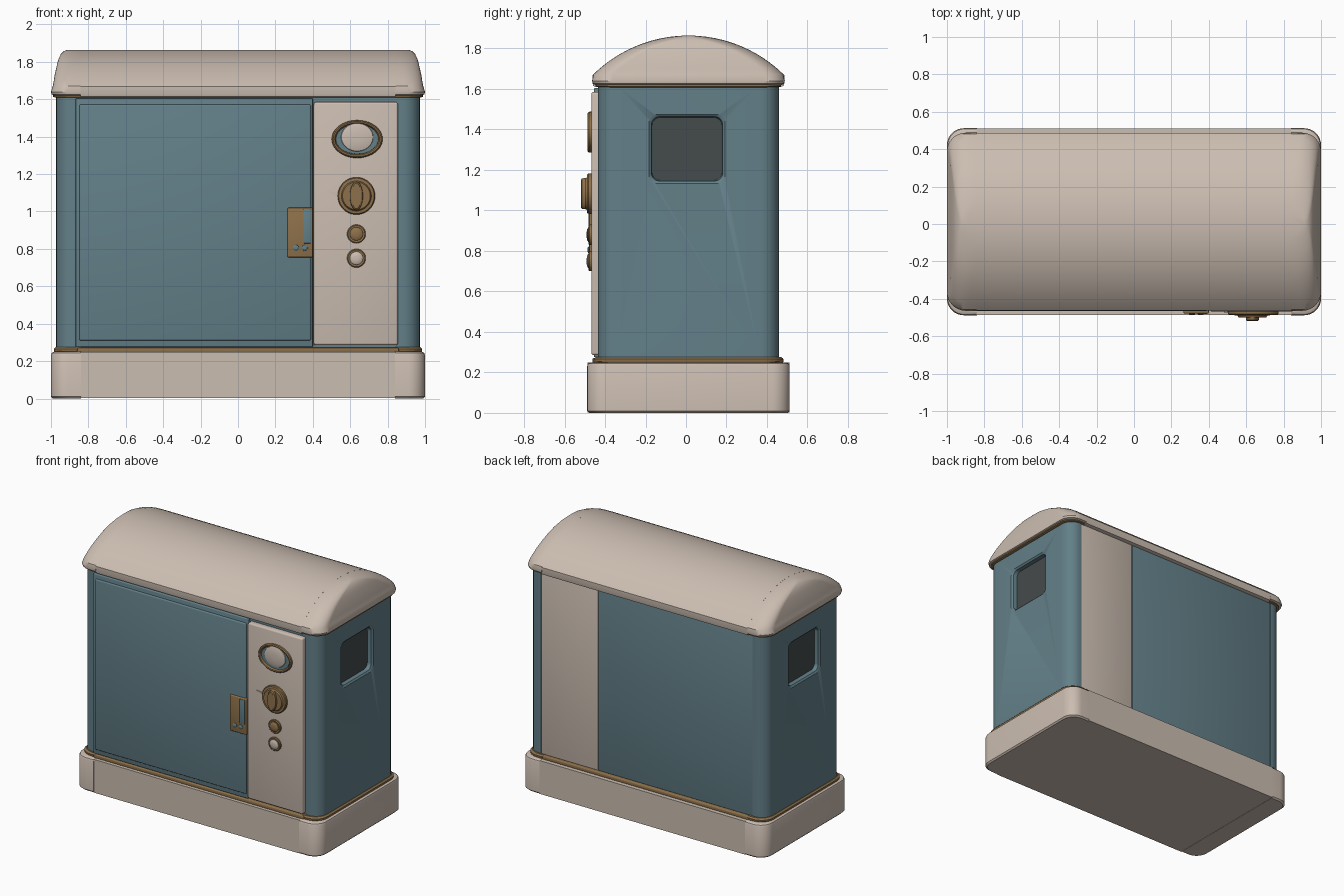
import bpy, bmesh, math

if "Cube" in bpy.data.objects:
    bpy.data.objects.remove(bpy.data.objects["Cube"])


def mat(name, rgb):
    m = bpy.data.materials.new(name)
    m.diffuse_color = (*rgb, 1)
    m.use_nodes = True
    m.node_tree.nodes["Principled BSDF"].inputs["Base Color"].default_value = m.diffuse_color
    return m


CREAM = mat("warm cream", (0.60, 0.51, 0.44))
TEAL = mat("dusty teal", (0.125, 0.215, 0.25))
BRASS = mat("aged brass", (0.27, 0.165, 0.07))
GLASS = mat("dark glass", (0.06, 0.07, 0.072))
CY = 0.012  # depth centre of shell


def finish(bm, name, m):
    bmesh.ops.recalc_face_normals(bm, faces=bm.faces)
    me = bpy.data.meshes.new(name)
    bm.to_mesh(me)
    bm.free()
    me.materials.append(m)
    ob = bpy.data.objects.new(name, me)
    bpy.context.collection.objects.link(ob)
    return ob


def loft(name, rings, m):
    bm = bmesh.new()
    vs = [[bm.verts.new(p) for p in r] for r in rings]
    n = len(vs[0])
    for a, b in zip(vs, vs[1:]):
        for i in range(n):
            bm.faces.new((a[i], a[(i + 1) % n], b[(i + 1) % n], b[i]))
    bm.faces.new(vs[0])
    bm.faces.new(vs[-1])
    return finish(bm, name, m)


def box(name, x, y, z, m, bevel=0.0):
    bm = bmesh.new()
    bmesh.ops.create_cube(bm, size=1)
    for v in bm.verts:
        v.co = [r[0] + (c + 0.5) * (r[1] - r[0]) for c, r in zip(v.co, (x, y, z))]
    if bevel:
        bmesh.ops.bevel(bm, geom=bm.edges[:], offset=bevel, segments=3, profile=0.5, affect='EDGES')
    return finish(bm, name, m)


def arc(cx, cy, r, a0, n=8):
    return [(cx + r * math.cos(math.radians(a0 + 90 * i / n)),
             cy + r * math.sin(math.radians(a0 + 90 * i / n))) for i in range(n + 1)]


def end_ring(s, x0, hx, hy, r, z):
    """U shaped plan outline with two rounded corners."""
    r = min(r, hy * 0.98, hx - x0)
    pts = [(x0, -hy)] + arc(hx - r, -hy + r, r, -90) + arc(hx - r, hy - r, r, 0) + [(x0, hy)]
    return [(s * x, y + CY, z) for x, y in pts]


def round_rect(hu, hv, r):
    return (arc(hu - r, hv - r, r, 0) + arc(-hu + r, hv - r, r, 90)
            + arc(-hu + r, -hv + r, r, 180) + arc(hu - r, -hv + r, r, 270))


def turned(name, x, z, prof, m, n=40):
    """Round or oval part facing the front; prof = (y, rx, rz)."""
    return loft(name, [[(x + rx * math.cos(2 * math.pi * i / n), y,
                         z + rz * math.sin(2 * math.pi * i / n)) for i in range(n)]
                       for y, rx, rz in prof], m)


# roof arch: half depth and matching height
R, TOP = 0.67, 1.864
def arch(y):
    return TOP - R + math.sqrt(R * R - y * y)

ROOF = [(.47, .99), (.44, .985), (.4, .98), (.35, .972), (.3, .966), (.24, .958),
        (.17, .947), (.1, .932), (.03, .915)]

for s, side in ((1, "right"), (-1, "left")):
    # base end
    loft(side + "_base_end", [end_ring(s, .84, h, k, .09, z) for z, h, k in
         ((0, .99, .49), (.01, 1, .5), (.232, 1, .5), (.243, .996, .496), (.25, .985, .485))], CREAM)
    # brass trims under and over the wall
    loft(side + "_lower_trim", [end_ring(s, .84, h, h - .515, .1, z) for z, h in
         ((.245, .98), (.255, .985), (.265, .985), (.275, .975))], BRASS)
    loft(side + "_upper_trim", [end_ring(s, .84, h, h - .53, .1, z) for z, h in
         ((1.608, .975), (1.613, .988), (1.625, .988))], BRASS)
    # wall end with a recessed window
    wall = loft(side + "_wall_end", [end_ring(s, .865, .972, .447, .09, z) for z in (.26, 1.62)], TEAL)
    cut = loft("window_cutter", [[(s * x, .005 + u, 1.304 + v) for u, v in round_rect(.172 + g, .155 + g, .04)]
               for x, g in ((.93, 0), (.962, .004), (.972, .016), (1.0, .03))], TEAL)
    cut.hide_render = True
    mod = wall.modifiers.new("window", 'BOOLEAN')
    mod.operation = 'DIFFERENCE'
    mod.solver = 'EXACT'
    mod.object = cut
    bpy.context.view_layer.objects.active = wall
    bpy.ops.object.modifier_apply(modifier="window")
    bpy.data.objects.remove(cut)
    loft(side + "_window", [[(s * x, .005 + u, 1.304 + v) for u, v in round_rect(.171, .154, .04)]
         for x in (.928, .935)], GLASS)
    # domed roof end
    rings = [end_ring(s, .84, .985, .46, .1, 1.62), end_ring(s, .84, .997, .472, .1, 1.626),
             end_ring(s, .84, 1.0, .476, .1, 1.64)]
    rings += [end_ring(s, .84, hx, y, .1, arch(y)) for y, hx in ROOF]
    loft(side + "_roof_end", rings, CREAM)

# middle of base and roof
box("base_middle", (-.842, .842), (CY - .498, CY + .498), (0.002, .248), CREAM)
ys = [.474 * math.sin(math.radians(-90 + 180 * i / 32)) for i in range(33)]
prof = [(-.455, 1.61), (-.47, 1.615), (-.474, 1.63)] + [(y, arch(y)) for y in ys] \
    + [(.474, 1.63), (.47, 1.615), (.455, 1.61)]
loft("roof_middle", [[(x, y + CY, z) for y, z in prof] for x in (-.842, .842)], CREAM)
box("long_trim", (-.86, .86), (CY - .474, CY + .468), (.245, .272), BRASS, .006)

# wall core and rear panels
box("wall_core", (-.87, .87), (-.43, .445), (.26, 1.612), TEAL)
box("rear_teal_panel", (-.868, .398), (.4, .456), (.272, 1.612), TEAL, .003)
box("rear_cream_panel", (.402, .866), (.4, .456), (.272, 1.612), CREAM, .003)

# front door with a shallow raised centre
box("door_frame", (-.868, .4), (-.455, -.4), (.275, 1.605), TEAL, .006)
box("door_panel", (-.848, .39), (-.466, -.42), (.31, 1.572), TEAL, .009)

# control panel
box("control_panel", (.405, .855), (-.468, -.4), (.285, 1.585), CREAM, .012)

# viewing dial
turned("dial_ring", .637, 1.387, [(-.46, .137, .102), (-.48, .135, .1), (-.486, .128, .094),
       (-.484, .12, .086), (-.472, .114, .08)], BRASS)
turned("dial_back", .637, 1.387, [(-.468, .114, .08), (-.474, .113, .079)], TEAL)
turned("dial_face", .637, 1.397, [(-.47, .088, .078), (-.478, .084, .074), (-.484, .06, .054),
       (-.486, .02, .018)], CREAM)

# rotary knob, grip and pointer
turned("knob", .633, 1.083, [(-.46, .1, .1), (-.482, .1, .1), (-.488, .095, .095),
       (-.49, .08, .08), (-.5, .074, .074)], BRASS)
turned("knob_grip", .633, 1.083, [(-.488, .036, .078), (-.514, .034, .075), (-.519, .026, .068)], BRASS)
loft("knob_pointer", [[(.48, y, 1.108), (.54, y, 1.07), (.545, y, 1.1)] for y in (-.466, -.474)], CREAM)

# two push buttons
for name, z, m in (("upper_button", .88, BRASS), ("lower_button", .75, CREAM)):
    turned(name + "_ring", .633, z, [(-.46, .05, .05), (-.476, .05, .05), (-.481, .045, .045),
           (-.479, .038, .038)], BRASS)
    turned(name, .633, z, [(-.47, .036, .036), (-.483, .035, .035), (-.489, .026, .026),
           (-.491, .01, .01)], m)

# door latch with teal slot and studs
box("latch_plate", (.265, .4), (-.478, -.45), (.755, 1.02), BRASS, .006)
box("latch_slot", (.35, .39), (-.481, -.47), (.83, 1.01), TEAL, .002)
for i, x in enumerate((.31, .357)):
    turned("latch_stud_%d" % (i + 1), x, .805, [(-.47, .017, .017), (-.482, .016, .016),
           (-.487, .008, .008)], TEAL, 16)

# smooth shading with crisp edges
bpy.ops.object.select_all(action='SELECT')
bpy.context.view_layer.objects.active = bpy.data.objects["wall_core"]
bpy.ops.object.shade_smooth_by_angle(angle=math.radians(32))
